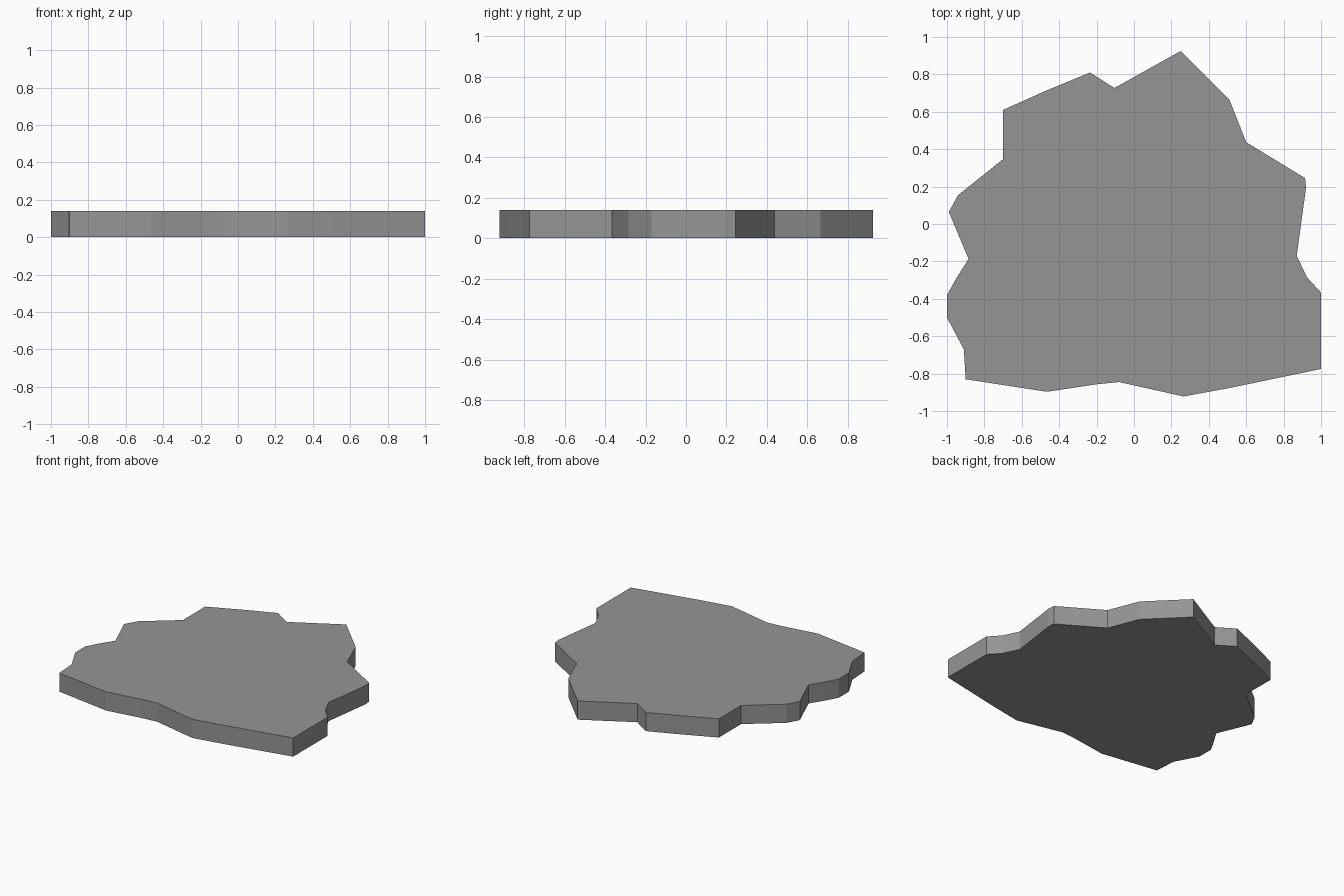
import bpy, bmesh

if "Cube" in bpy.data.objects:
    bpy.data.objects.remove(bpy.data.objects["Cube"])

# Irregular flagstone outline (clockwise from the back peak)
OUTLINE = [
    (0.25, 0.925), (0.51, 0.665), (0.60, 0.437), (0.915, 0.245), (0.92, 0.195),
    (0.87, -0.17), (0.925, -0.285), (1.0, -0.367), (1.0, -0.775), (0.51, -0.877),
    (0.265, -0.922), (-0.08, -0.845), (-0.20, -0.857), (-0.465, -0.897),
    (-0.90, -0.83), (-0.91, -0.67), (-1.0, -0.50), (-1.0, -0.38), (-0.95, -0.29),
    (-0.885, -0.187), (-0.99, 0.065), (-0.94, 0.155), (-0.70, 0.347),
    (-0.70, 0.61), (-0.465, 0.715), (-0.235, 0.81), (-0.105, 0.727),
]
HEIGHT = 0.14

# Extrude the outline into a flat slab
bm = bmesh.new()
base = bm.faces.new([bm.verts.new((x, y, 0)) for x, y in OUTLINE])
ext = bmesh.ops.extrude_face_region(bm, geom=[base], use_keep_orig=True)
for v in ext["geom"]:
    if isinstance(v, bmesh.types.BMVert):
        v.co.z = HEIGHT
bmesh.ops.recalc_face_normals(bm, faces=bm.faces)
mesh = bpy.data.meshes.new("stone_slab")
bm.to_mesh(mesh)
bm.free()

slab = bpy.data.objects.new("stone_slab", mesh)
bpy.context.collection.objects.link(slab)

# Single grey stone colour
grey = bpy.data.materials.new("stone_grey")
grey.diffuse_color = (0.3, 0.3, 0.305, 1)
grey.use_nodes = True
grey.node_tree.nodes["Principled BSDF"].inputs["Base Color"].default_value = grey.diffuse_color
mesh.materials.append(grey)
